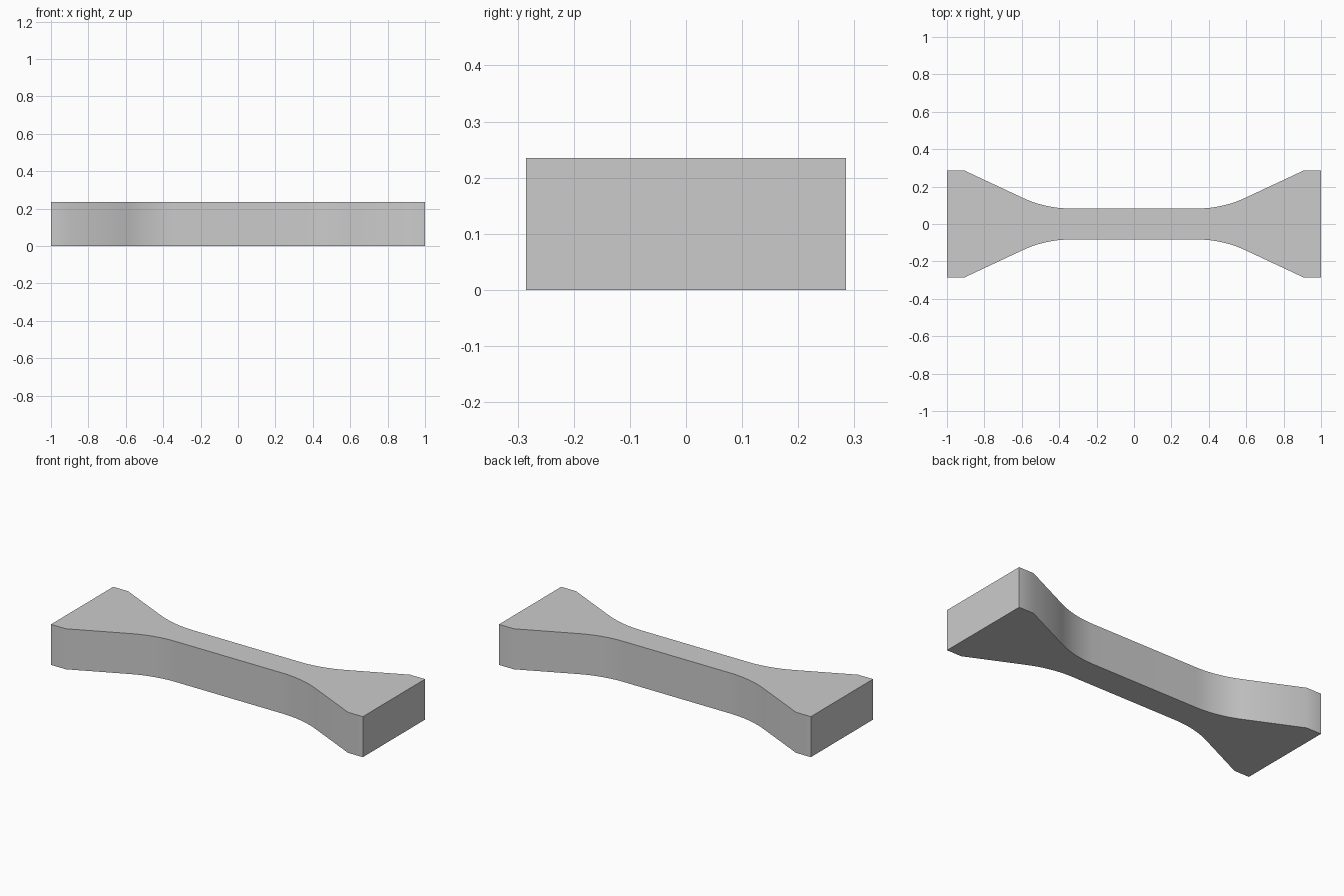
import bpy, bmesh
from math import sin, cos, tan, radians

cube = bpy.data.objects.get("Cube")
if cube:
    bpy.data.objects.remove(cube, do_unlink=True)

HEIGHT = 0.235
NECK_END, NECK_HALF = 0.34, 0.083       # straight gauge section
FILLET, FLARE, STEPS = 0.6, 25, 12      # fillet radius, flare angle, segments
GRIP_START, GRIP_HALF = 0.905, 0.285    # wide end blocks

# Plain grey material
grey = bpy.data.materials.new("plain grey")
grey.use_nodes = True
grey.diffuse_color = (0.6, 0.6, 0.6, 1)
grey.node_tree.nodes["Principled BSDF"].inputs["Base Color"].default_value = grey.diffuse_color

# Quarter outline: fillet arc, flare, then grip end
quarter = []
for i in range(STEPS + 1):
    a = radians(FLARE * i / STEPS)
    quarter.append((NECK_END + FILLET * sin(a), NECK_HALF + FILLET * (1 - cos(a))))
quarter += [(GRIP_START, GRIP_HALF), (1, GRIP_HALF)]

# Mirror the quarter into a full counter-clockwise outline
back = [(x, y) for x, y in reversed(quarter)] + [(-x, y) for x, y in quarter]
outline = back + [(-x, -y) for x, y in back]

# Extrude the outline into the bar
bm = bmesh.new()
base = bm.faces.new([bm.verts.new((x, y, 0)) for x, y in outline])
top = bmesh.ops.extrude_face_region(bm, geom=[base], use_keep_orig=True)["geom"]
bmesh.ops.translate(bm, vec=(0, 0, HEIGHT), verts=[v for v in top if isinstance(v, bmesh.types.BMVert)])
bmesh.ops.recalc_face_normals(bm, faces=bm.faces)
mesh = bpy.data.meshes.new("waisted_bar")
bm.to_mesh(mesh)
bm.free()
mesh.materials.append(grey)
bar = bpy.data.objects.new("waisted_bar", mesh)
bpy.context.collection.objects.link(bar)

# Smooth walls with sharp rims
bpy.ops.object.select_all(action="DESELECT")
bar.select_set(True)
bpy.context.view_layer.objects.active = bar
bpy.ops.object.shade_smooth_by_angle(angle=radians(30))
